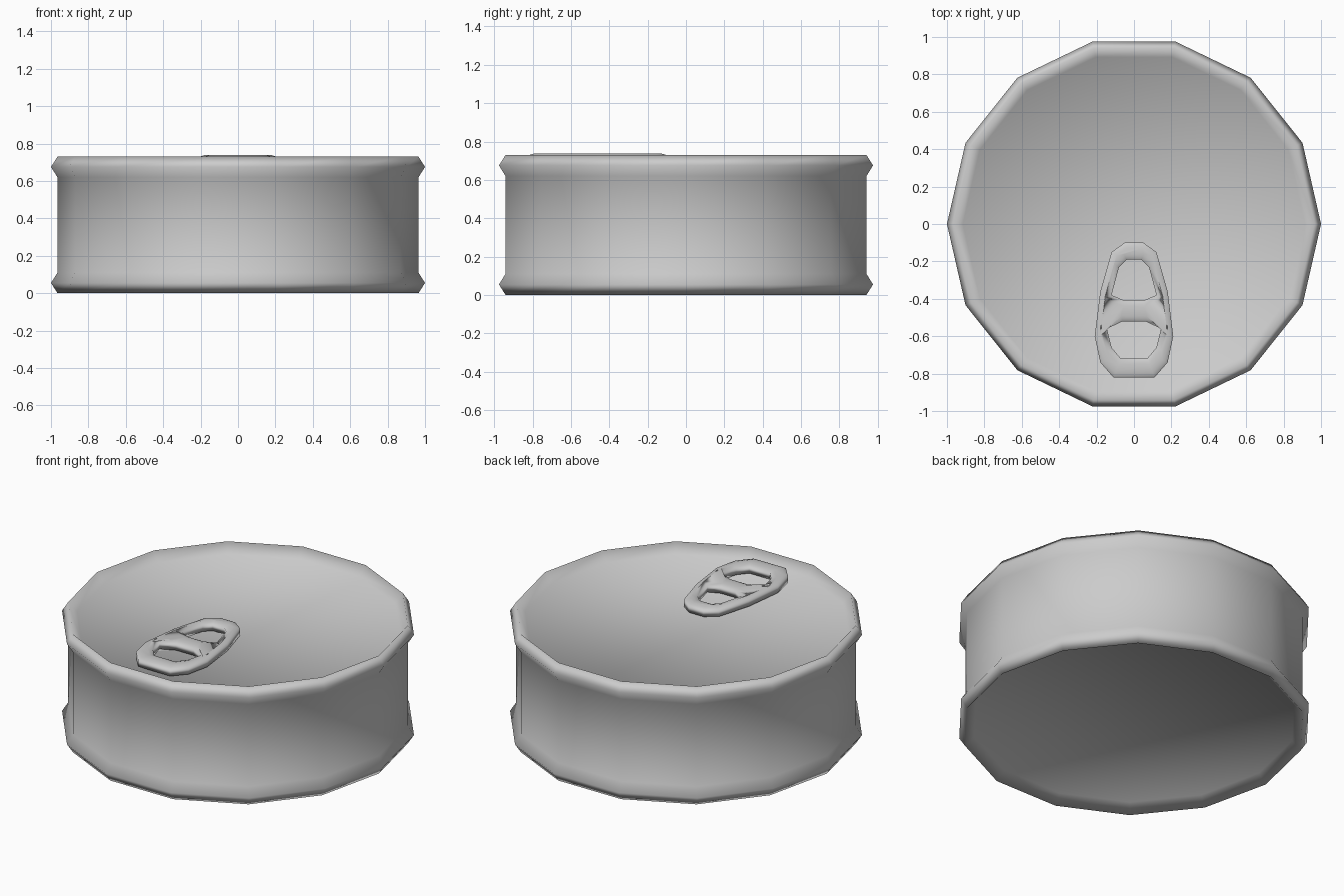
import bpy, bmesh, math

cube = bpy.data.objects.get("Cube")
if cube:
    bpy.data.objects.remove(cube, do_unlink=True)

metal = bpy.data.materials.new("tin_grey")
metal.use_nodes = True
GREY = (0.6, 0.6, 0.6, 1)
metal.diffuse_color = GREY
metal.node_tree.nodes["Principled BSDF"].inputs["Base Color"].default_value = GREY


def lathe(name, profile, sides):
    """Spin a radius/height profile into a closed body with flat end discs."""
    bm = bmesh.new()
    rings = []
    for r, z in profile:
        angles = [2 * math.pi * i / sides for i in range(sides)]
        rings.append([bm.verts.new((r * math.cos(a), r * math.sin(a), z)) for a in angles])
    for low, high in zip(rings, rings[1:]):
        for i in range(sides):
            j = (i + 1) % sides
            bm.faces.new((low[i], low[j], high[j], high[i]))
    bm.faces.new(list(reversed(rings[0])))
    bm.faces.new(rings[-1])
    for f in bm.faces:
        f.smooth = True
    mesh = bpy.data.meshes.new(name)
    bm.to_mesh(mesh)
    bm.free()
    obj = bpy.data.objects.new(name, mesh)
    bpy.context.collection.objects.link(obj)
    mesh.materials.append(metal)
    return obj


# Can: recessed ends, flared rims and straight wall, mirrored about mid height
HEIGHT = 0.73
lower = [(0.915, 0.055), (0.965, 0), (1, 0.055), (0.965, 0.11)]
upper = [(r, HEIGHT - z) for r, z in reversed(lower)]
lathe("can_body", lower + upper, 14)

# Pull tab: half outlines mirrored in x, filled as a plate with two holes
outer = [(0.05, -0.10), (0.12, -0.15), (0.18, -0.36), (0.21, -0.60), (0.18, -0.74), (0.11, -0.82)]
rear_hole = [(0.04, -0.19), (0.08, -0.23), (0.12, -0.38), (0.05, -0.41)]
front_hole = [(0.06, -0.52), (0.145, -0.56), (0.12, -0.66), (0.07, -0.72)]

BEVEL = 0.03
curve = bpy.data.curves.new("pull_tab", "CURVE")
curve.dimensions = "2D"
curve.fill_mode = "BOTH"
curve.extrude = 0.07
curve.bevel_depth = BEVEL
curve.bevel_resolution = 0
curve.offset = -BEVEL
for half in (outer, rear_hole, front_hole):
    points = half + [(-x, y) for x, y in reversed(half)]
    spline = curve.splines.new("POLY")
    spline.points.add(len(points) - 1)
    for p, (x, y) in zip(spline.points, points):
        p.co = (x, y, 0, 1)
    spline.use_cyclic_u = True

tab = bpy.data.objects.new("pull_tab", curve)
bpy.context.collection.objects.link(tab)
tab.location.z = 0.708
tab.scale.z = 0.3
bpy.ops.object.select_all(action="DESELECT")
tab.select_set(True)
bpy.context.view_layer.objects.active = tab
bpy.ops.object.convert(target="MESH")

# Weld the plate so the shading rolls over its edges
bm = bmesh.new()
bm.from_mesh(tab.data)
bmesh.ops.remove_doubles(bm, verts=bm.verts, dist=0.0005)
bmesh.ops.recalc_face_normals(bm, faces=bm.faces)
for f in bm.faces:
    f.smooth = True
bm.to_mesh(tab.data)
bm.free()
tab.data.materials.clear()
tab.data.materials.append(metal)
